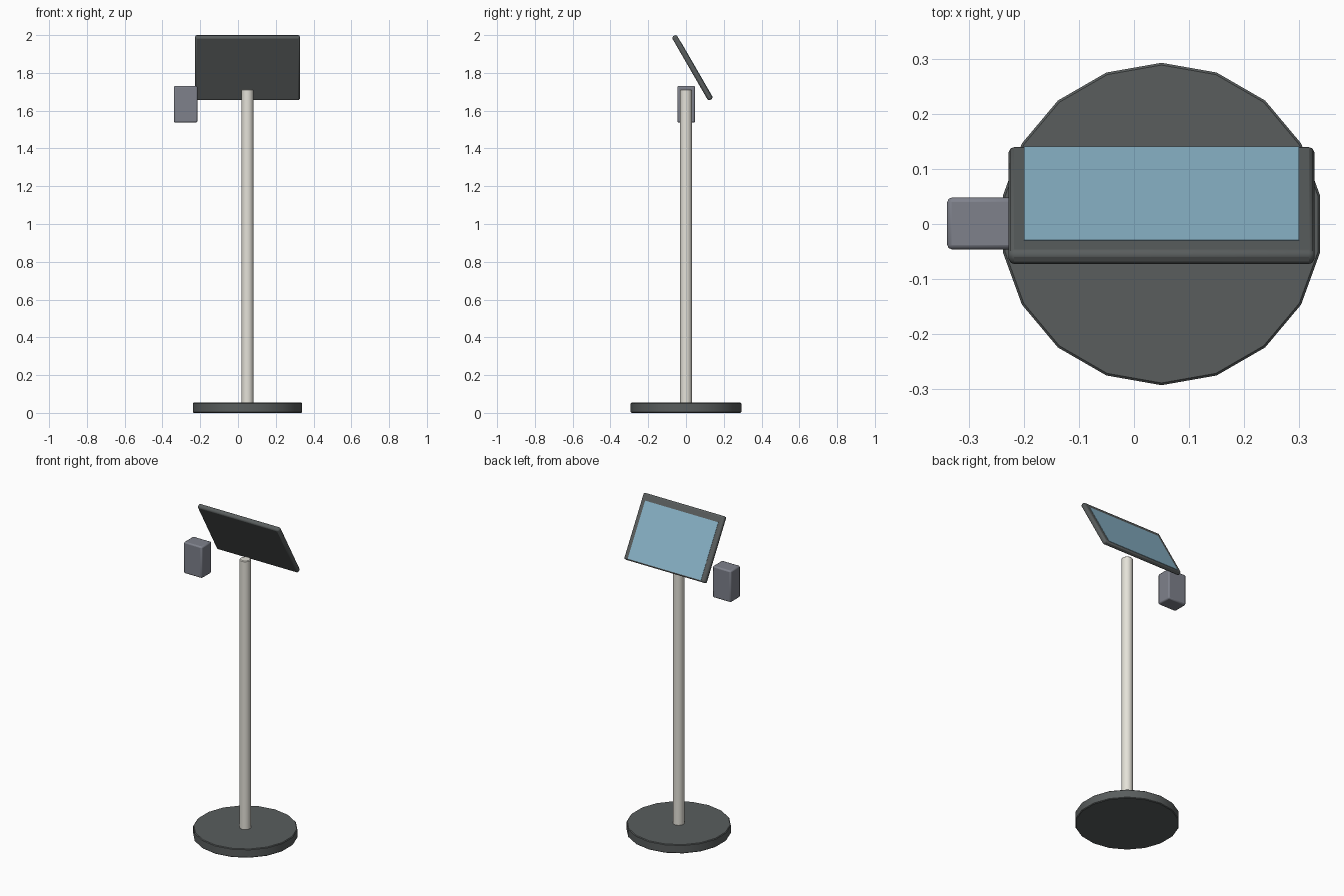
import bpy
from math import radians, pi
from mathutils import Matrix, Vector

if "Cube" in bpy.data.objects:
    bpy.data.objects.remove(bpy.data.objects["Cube"])

def material(name, color):
    m = bpy.data.materials.new(name)
    m.diffuse_color = (*color, 1)
    m.use_nodes = True
    m.node_tree.nodes["Principled BSDF"].inputs["Base Color"].default_value = m.diffuse_color
    return m

def finish(o, name, mat, bevel=0, segments=2):
    o.name = name
    o.data.materials.append(mat)
    if bevel:
        b = o.modifiers.new("edge_round", "BEVEL")
        b.width, b.segments, b.limit_method = bevel, segments, "ANGLE"
        b.angle_limit = radians(50)
    return o

def box(name, size, loc, mat, bevel=0, tilt=0):
    bpy.ops.mesh.primitive_cube_add(size=1, location=loc, rotation=(tilt, 0, 0))
    o = bpy.context.object
    o.scale = size
    bpy.ops.object.transform_apply(location=False, rotation=False, scale=True)
    finish(o, name, mat, bevel)
    bpy.ops.object.shade_smooth_by_angle(angle=radians(35))
    return o

def cylinder(name, sides, radius, z0, z1, mat, bevel):
    bpy.ops.mesh.primitive_cylinder_add(vertices=sides, radius=radius, depth=z1 - z0,
                                        location=(0.05, 0, (z0 + z1) / 2))
    o = finish(bpy.context.object, name, mat, bevel, 1)
    bpy.ops.object.shade_smooth_by_angle(angle=radians(50))
    return o

dark = material("dark_grey", (0.10, 0.11, 0.11))
cream = material("cream", (0.78, 0.76, 0.69))
slate = material("slate_grey", (0.21, 0.22, 0.26))
blue = material("screen_blue", (0.25, 0.45, 0.57))

# Floor base and post
cylinder("floor_base", 18, 0.293, 0, 0.054, dark, 0.004)
cylinder("post", 18, 0.032, 0.045, 1.713, cream, 0.004)

# Tilted monitor: frame and display share one rotation
tilt = radians(-60)
centre = Vector((0.05, 0.0335, 1.8275))
box("monitor_frame", (0.556, 0.39, 0.029), centre, dark, 0.01, tilt)
offset = Matrix.Rotation(tilt, 3, "X") @ Vector((0, 0.017, 0.0145))
box("display", (0.5, 0.34, 0.003), centre + offset, blue, 0, tilt)

# Side reader box
box("side_box", (0.125, 0.094, 0.194), (-0.277, 0.001, 1.634), slate, 0.008)
